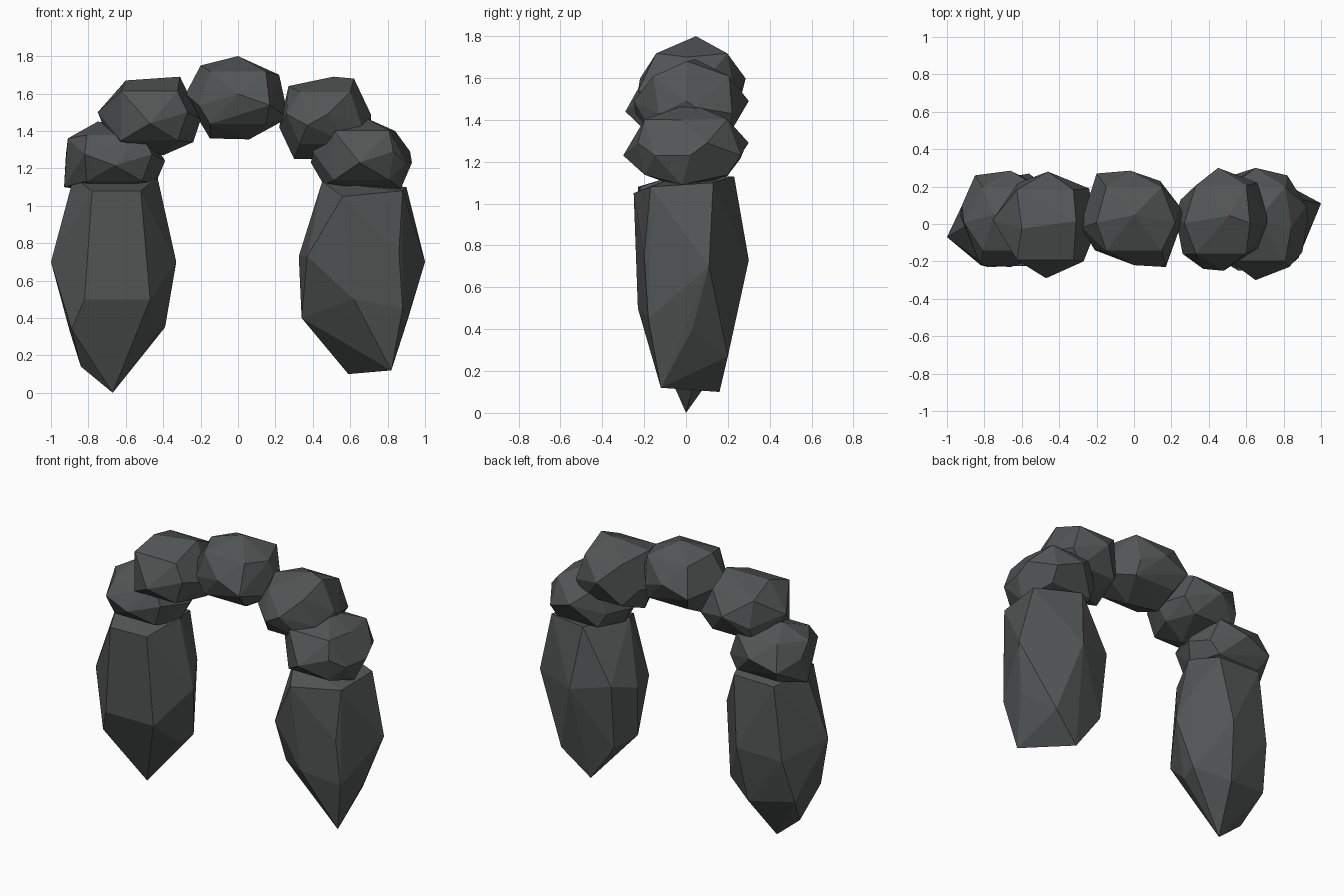
import bpy, bmesh
from itertools import product

stone = bpy.data.materials.new("dark grey stone")
stone.diffuse_color = (0.085, 0.092, 0.092, 1)


def hull_rock(name, points):
    """Flat-faced boulder: the convex hull of its corner points."""
    bm = bmesh.new()
    for p in points:
        bm.verts.new(p)
    res = bmesh.ops.convex_hull(bm, input=bm.verts)
    loose = {v for v in res["geom_interior"] + res["geom_unused"]
             if isinstance(v, bmesh.types.BMVert) and v.is_valid and not v.link_faces}
    bmesh.ops.delete(bm, geom=list(loose), context="VERTS")
    # merge nearly coplanar triangles into larger facets
    bmesh.ops.dissolve_limit(bm, angle_limit=0.1, verts=bm.verts, edges=bm.edges)
    bmesh.ops.recalc_face_normals(bm, faces=bm.faces)
    mesh = bpy.data.meshes.new(name)
    bm.to_mesh(mesh)
    bm.free()
    mesh.materials.append(stone)
    obj = bpy.data.objects.new(name, mesh)
    bpy.context.collection.objects.link(obj)


def arch_rock(name, front, top):
    """Boulder from its front (x, z) and top (x, y) outlines plus eight corner points."""
    xs, zs = zip(*front)
    ys = [p[1] for p in top]
    mid = lambda v: (min(v) + max(v)) / 2
    half = lambda v: (max(v) - min(v)) / 2
    cx, cy, cz = mid(xs), mid(ys), mid(zs)
    pts = [(x, cy + 0.02 * (-1) ** i, z) for i, (x, z) in enumerate(front)]
    pts += [(x, y, cz + 0.03 * (-1) ** i - 0.01) for i, (x, y) in enumerate(top)]
    for a, b, c in product((-1, 1), repeat=3):
        pts.append((cx + a * 0.55 * half(xs), cy + b * 0.66 * half(ys), cz + c * 0.63 * half(zs)))
    hull_rock(name, pts)


# standing pillars
hull_rock("left_pillar", [
    (-0.67, 0.0, 0.0), (-0.84, 0.0, 0.14), (-0.90, 0.14, 0.33), (-0.89, -0.15, 0.34),
    (-0.42, -0.03, 0.33), (-0.39, 0.09, 0.35), (-0.60, 0.20, 0.28), (-0.82, -0.22, 0.50),
    (-0.47, -0.22, 0.50), (-1.0, -0.07, 0.70), (-0.33, 0.0, 0.70), (-0.37, 0.10, 0.85),
    (-0.86, 0.22, 0.62), (-0.56, 0.27, 0.65), (-0.88, 0.0, 1.15), (-0.78, -0.23, 1.08),
    (-0.52, -0.22, 1.08), (-0.43, 0.0, 1.15), (-0.80, 0.22, 1.10), (-0.50, 0.21, 1.10)])
hull_rock("right_pillar", [
    (0.59, 0.16, 0.10), (0.82, -0.12, 0.12), (0.34, 0.02, 0.40), (0.78, 0.20, 0.27),
    (0.91, 0.03, 0.40), (0.88, -0.18, 0.45), (0.62, -0.23, 0.50), (0.41, 0.17, 0.35),
    (0.40, 0.22, 0.78), (0.325, 0.05, 0.73), (0.37, -0.14, 0.73), (1.0, 0.11, 0.70),
    (0.65, 0.30, 0.73), (0.86, -0.20, 0.75), (0.56, -0.25, 1.05), (0.45, -0.05, 1.13),
    (0.88, -0.17, 1.08), (0.90, 0.13, 1.10), (0.60, 0.23, 1.13)])

# boulders spanning the arch
arch_rock("left_shoulder_rock",
          [(-0.93, 1.10), (-0.91, 1.36), (-0.75, 1.45), (-0.50, 1.42),
           (-0.39, 1.24), (-0.44, 1.12), (-0.68, 1.06)],
          [(-0.92, 0.10), (-0.85, 0.26), (-0.66, 0.285), (-0.45, 0.18),
           (-0.46, -0.16), (-0.66, -0.23), (-0.82, -0.22)])
arch_rock("left_upper_rock",
          [(-0.75, 1.50), (-0.60, 1.67), (-0.31, 1.69), (-0.20, 1.46),
           (-0.24, 1.34), (-0.40, 1.27), (-0.68, 1.33)],
          [(-0.75, 0.03), (-0.62, 0.22), (-0.46, 0.28), (-0.24, 0.19),
           (-0.27, -0.20), (-0.47, -0.29), (-0.60, -0.21)])
arch_rock("keystone_rock",
          [(-0.27, 1.56), (-0.20, 1.75), (0.0, 1.80), (0.22, 1.70),
           (0.27, 1.47), (0.06, 1.355), (-0.15, 1.36)],
          [(-0.28, -0.02), (-0.20, 0.27), (-0.02, 0.285), (0.14, 0.23), (0.24, 0.10),
           (0.17, -0.23), (0.0, -0.22), (-0.21, -0.14)])
arch_rock("right_upper_rock",
          [(0.22, 1.42), (0.27, 1.64), (0.51, 1.69), (0.62, 1.68),
           (0.71, 1.46), (0.60, 1.34), (0.40, 1.25), (0.30, 1.25)],
          [(0.26, -0.16), (0.25, 0.13), (0.45, 0.30), (0.66, 0.22), (0.71, 0.0),
           (0.66, -0.13), (0.48, -0.25), (0.37, -0.24)])
arch_rock("right_shoulder_rock",
          [(0.39, 1.23), (0.46, 1.36), (0.66, 1.48), (0.84, 1.40),
           (0.93, 1.23), (0.87, 1.09), (0.65, 1.06), (0.46, 1.11)],
          [(0.40, -0.08), (0.46, 0.18), (0.65, 0.30), (0.82, 0.26), (0.92, 0.10),
           (0.90, -0.15), (0.83, -0.23), (0.65, -0.30)])
